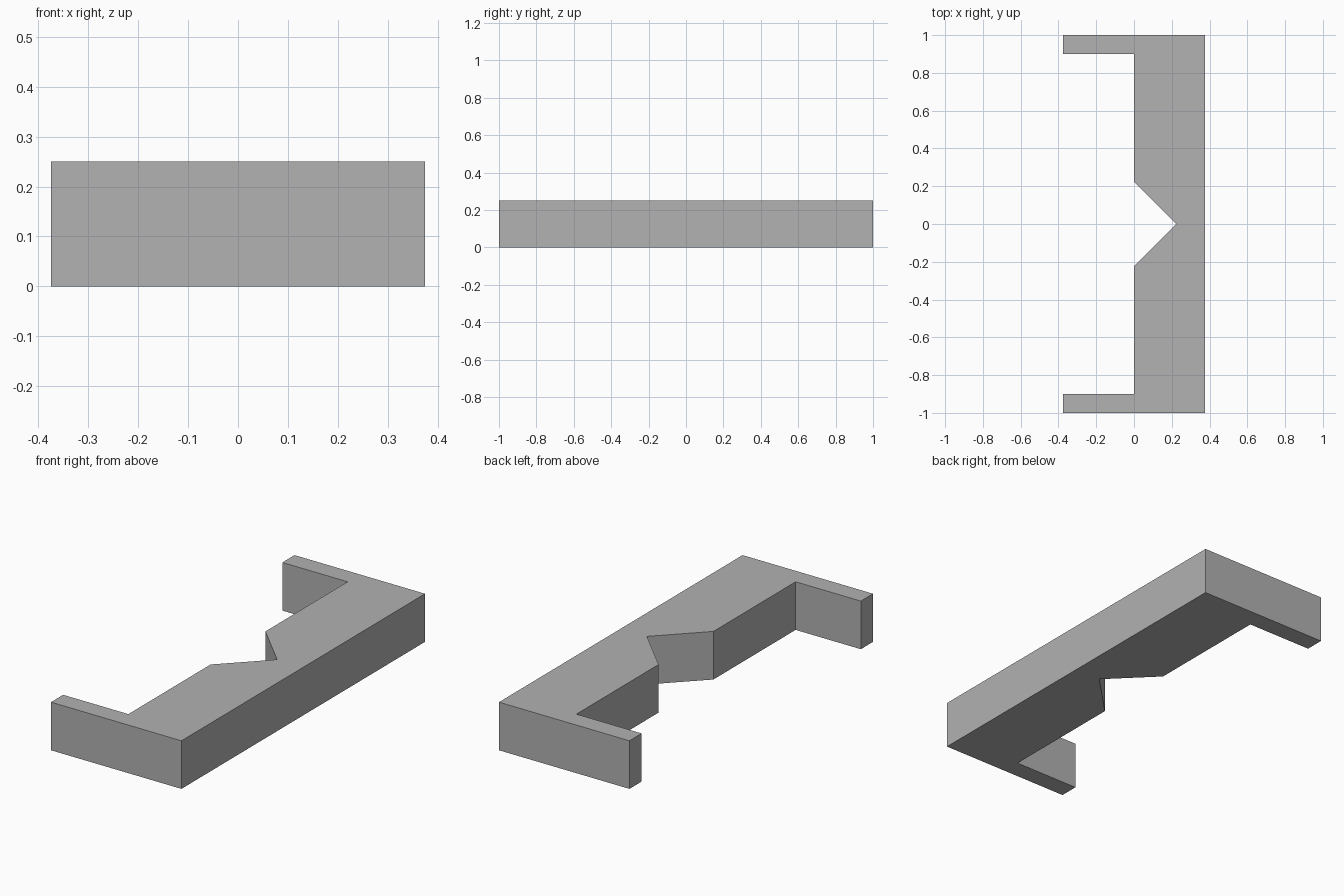
import bpy
import bmesh

cube = bpy.data.objects.get("Cube")
if cube:
    bpy.data.objects.remove(cube, do_unlink=True)

HEIGHT = 0.25

# Single flat grey
grey = bpy.data.materials.new("plain grey")
grey.use_nodes = True
colour = (0.445, 0.445, 0.445, 1)
grey.diffuse_color = colour
grey.node_tree.nodes["Principled BSDF"].inputs["Base Color"].default_value = colour

# Half outline of the bracket: outer side, end arm, inner edge
half = [(0.375, 1), (-0.375, 1), (-0.375, 0.9), (0, 0.9), (0, 0.225)]
notch_tip = (0.225, 0)
outline = half + [notch_tip] + [(x, -y) for x, y in reversed(half)]

# Extrude the mirrored outline into a solid bar with two arms and a V notch
bm = bmesh.new()
base = bm.faces.new([bm.verts.new((x, y, 0)) for x, y in outline])
top = bmesh.ops.extrude_face_region(bm, geom=[base], use_keep_orig=True)["geom"]
bmesh.ops.translate(bm, vec=(0, 0, HEIGHT),
                    verts=[v for v in top if isinstance(v, bmesh.types.BMVert)])
bmesh.ops.recalc_face_normals(bm, faces=bm.faces)

mesh = bpy.data.meshes.new("notched_bracket")
bm.to_mesh(mesh)
bm.free()
mesh.materials.append(grey)
bracket = bpy.data.objects.new("notched_bracket", mesh)
bpy.context.collection.objects.link(bracket)
